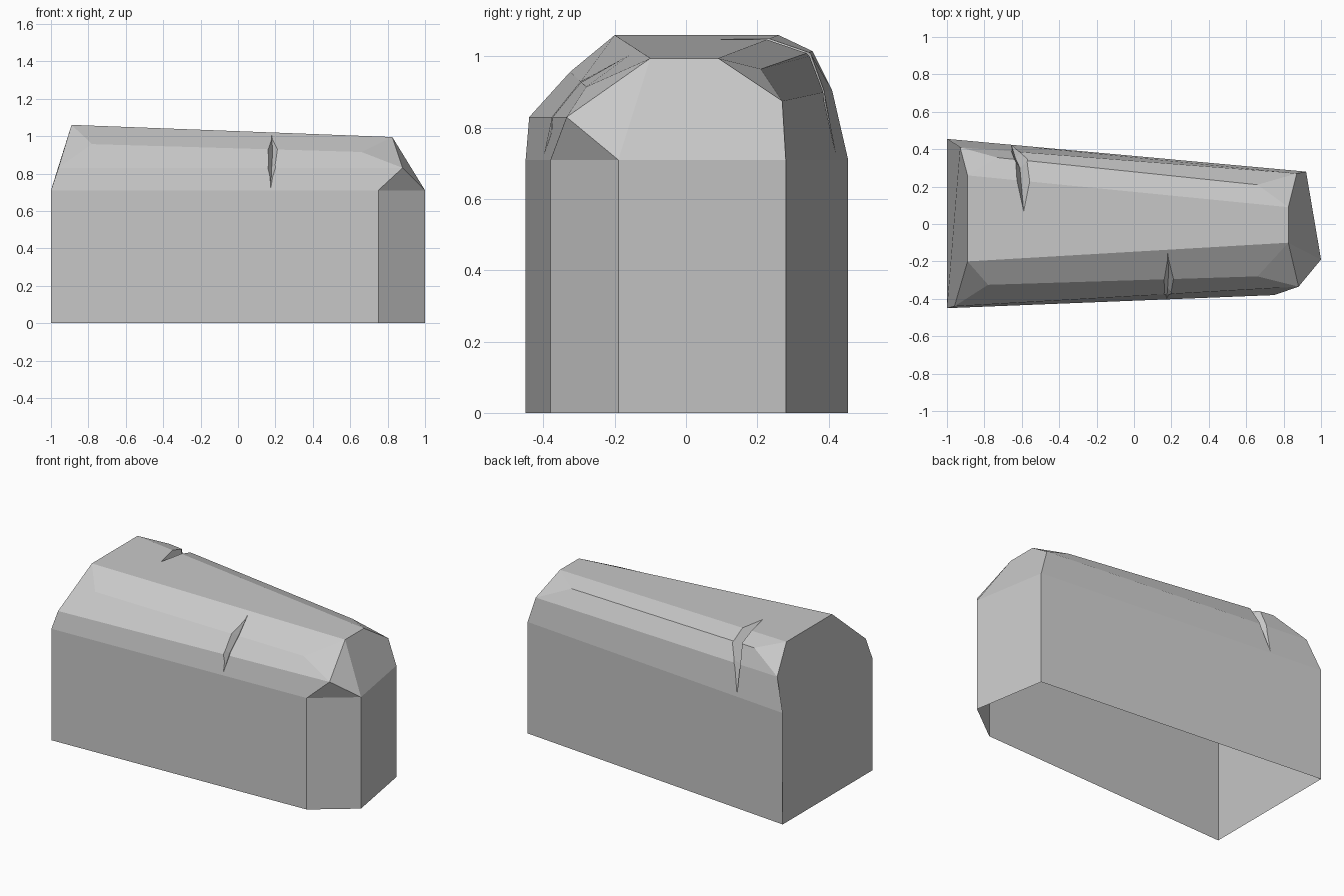
import bpy
import bmesh
from mathutils import Vector

cube = bpy.data.objects.get("Cube")
if cube:
    bpy.data.objects.remove(cube, do_unlink=True)

stone = bpy.data.materials.new("stone_grey")
stone.use_nodes = True
grey = (0.58, 0.58, 0.58, 1)
stone.diffuse_color = grey
stone.node_tree.nodes["Principled BSDF"].inputs["Base Color"].default_value = grey


def make_object(name, points, faces):
    bm = bmesh.new()
    verts = [bm.verts.new(p) for p in points]
    for face in faces:
        bm.faces.new([verts[i] for i in face])
    bmesh.ops.recalc_face_normals(bm, faces=bm.faces[:])
    mesh = bpy.data.meshes.new(name)
    bm.to_mesh(mesh)
    bm.free()
    mesh.materials.append(stone)
    obj = bpy.data.objects.new(name, mesh)
    bpy.context.collection.objects.link(obj)
    return obj


def build_block():
    # Long edges of the block, front base over the top to back base
    sill = 0.71
    left = [(-1, -0.45, 0), (-1, -0.45, sill), (-0.96, -0.44, 0.83),
            (-0.78, -0.325, 0.957), (-0.89, -0.2, 1.06), (-0.89, 0.26, 1.06),
            (-0.73, 0.355, 1.015), (-0.93, 0.41, 0.905),
            (-1, 0.455, sill), (-1, 0.455, 0)]
    right = [(0.75, -0.38, 0), (0.75, -0.38, sill), (0.88, -0.335, 0.83),
             (0.66, -0.28, 0.915), (0.825, -0.1, 0.995), (0.825, 0.09, 0.995),
             (0.66, 0.21, 0.965), (0.87, 0.27, 0.875),
             (0.92, 0.28, sill), (0.92, 0.28, 0)]
    corner = [(1, -0.19, 0), (1, -0.19, sill)]
    n = len(left)
    low, high = 2 * n, 2 * n + 1
    faces = [(i, i + 1, n + i + 1, n + i) for i in range(n - 1)]
    # Small chipped triangles at the four upper corners
    for side in (0, n):
        faces += [(side + 2, side + 3, side + 4), (side + 5, side + 6, side + 7)]
    # Left end, then the right end with its cut corner, then the base
    faces.append((0, 1, 2, 4, 5, 7, 8, 9))
    faces += [(n, n + 1, high, low), (low, high, n + 8, n + 9),
              (n + 1, n + 2, high), (high, n + 2, n + 4),
              (high, n + 4, n + 5, n + 7, n + 8)]
    faces.append((0, n, low, n + 9, 9))
    return make_object("stone_block", left + right + corner, faces)


def cut_notch(block, valley, outward, spread):
    # V-shaped wedge whose sharp edge follows the valley
    points = []
    for p in valley:
        outer = Vector(p) + Vector(outward)
        side = Vector((spread, 0, 0))
        points += [Vector(p), outer - side, outer + side]
    last = len(points) - 3
    faces = [(0, 1, 2), (last, last + 1, last + 2)]
    for s in range(0, last, 3):
        for a, b in ((0, 1), (1, 2), (2, 0)):
            faces.append((s + a, s + b, s + b + 3, s + a + 3))
    cutter = make_object("notch_cutter", points, faces)
    cutter.hide_render = True
    mod = block.modifiers.new("notch", 'BOOLEAN')
    mod.operation = 'DIFFERENCE'
    mod.solver = 'EXACT'
    mod.object = cutter
    bpy.context.view_layer.objects.active = block
    bpy.ops.object.modifier_apply(modifier=mod.name)
    bpy.data.objects.remove(cutter, do_unlink=True)


block = build_block()

# Front crack
cut_notch(block, [(0.18, -0.14, 1.02), (0.185, -0.26, 0.91),
                  (0.18, -0.34, 0.83), (0.175, -0.403, 0.715)],
          (0.01, -0.14, 0.12), 0.12)
# Back crack
cut_notch(block, [(-0.59, 0.07, 1.048), (-0.61, 0.3, 0.98),
                  (-0.635, 0.355, 0.89), (-0.655, 0.424, 0.715)],
          (0.04, 0.14, 0.14), 0.13)

# Open underside
bm = bmesh.new()
bm.from_mesh(block.data)
base = [f for f in bm.faces if all(v.co.z < 0.001 for v in f.verts)]
bmesh.ops.delete(bm, geom=base, context='FACES_ONLY')
bm.to_mesh(block.data)
bm.free()
